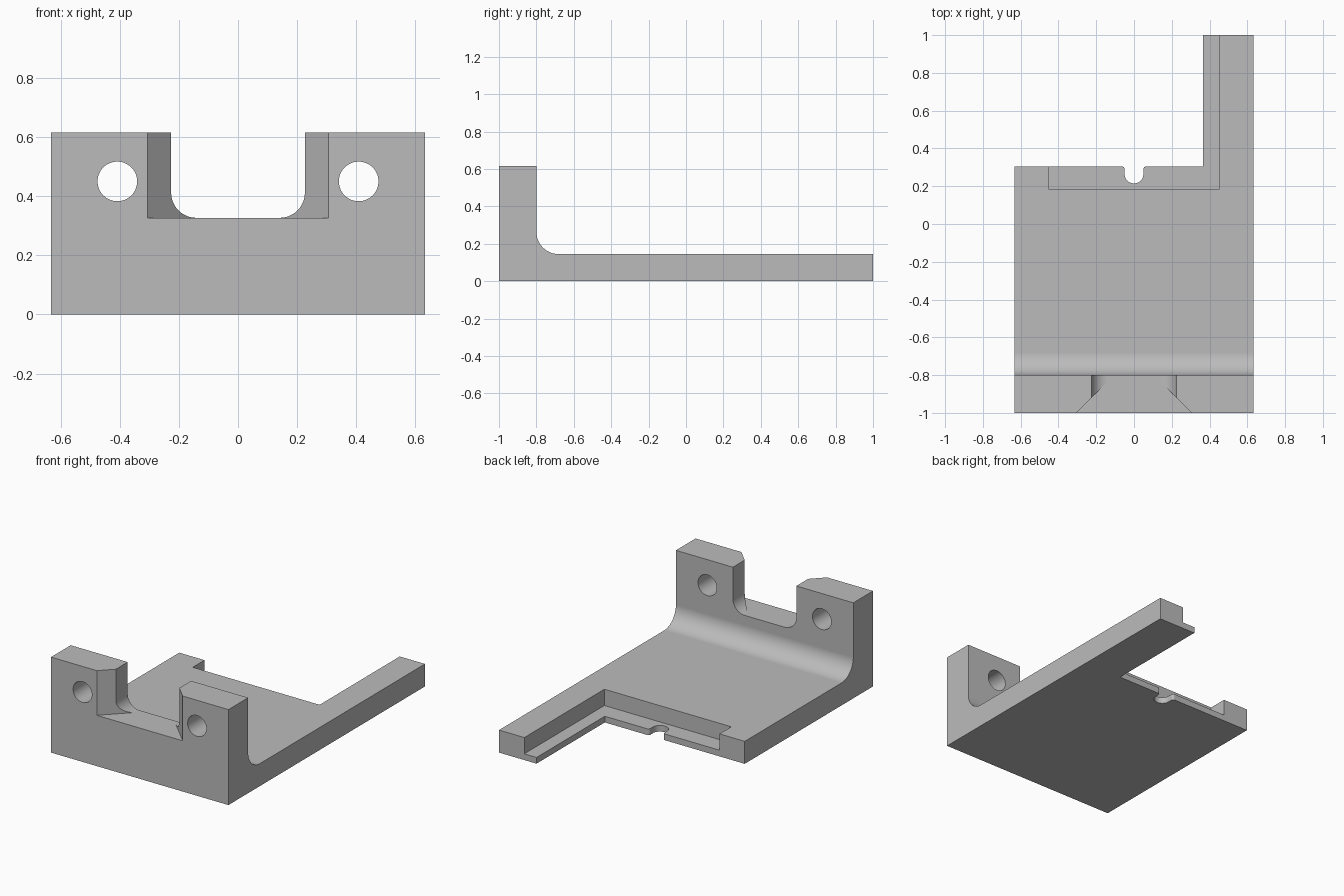
import bpy, bmesh
from math import sin, cos, radians

cube = bpy.data.objects.get("Cube")
if cube:
    bpy.data.objects.remove(cube, do_unlink=True)

HALF_W = 0.632
FLOOR = 0.145
NOTCH_Z = 0.327


def arc(cx, cy, r, a0, a1, n=24):
    """Points on an arc, angles in degrees."""
    steps = [radians(a0 + (a1 - a0) * i / n) for i in range(n + 1)]
    return [(cx + r * cos(a), cy + r * sin(a)) for a in steps]


def box(u0, u1, v0, v1):
    return [(u0, v0), (u1, v0), (u1, v1), (u0, v1)]


def prism(name, profile, axis, lo, hi):
    """Extrude a flat profile along one axis from lo to hi."""
    place = {"X": lambda u, v, w: (w, u, v),
             "Y": lambda u, v, w: (u, w, v),
             "Z": lambda u, v, w: (u, v, w)}[axis]
    bm = bmesh.new()
    ends = [[bm.verts.new(place(u, v, w)) for u, v in profile] for w in (lo, hi)]
    for ring in ends:
        bm.faces.new(ring)
    n = len(profile)
    for i in range(n):
        j = (i + 1) % n
        bm.faces.new((ends[0][i], ends[0][j], ends[1][j], ends[1][i]))
    bmesh.ops.recalc_face_normals(bm, faces=bm.faces)
    mesh = bpy.data.meshes.new(name)
    bm.to_mesh(mesh)
    bm.free()
    obj = bpy.data.objects.new(name, mesh)
    bpy.context.collection.objects.link(obj)
    return obj


# Base plate and upright wall joined by a fillet
side = [(-1, 0), (1, 0), (1, FLOOR)]
side += arc(-0.68, FLOOR + 0.12, 0.12, 270, 180)
side += [(-0.8, 0.615), (-1, 0.615)]
bracket = prism("mounting_bracket", side, "X", -HALF_W, HALF_W)

# Rounded opening in the upright wall
r = 0.085
opening = arc(-0.226 + r, NOTCH_Z + r, r, 180, 270)
opening += arc(0.226 - r, NOTCH_Z + r, r, 270, 360)
opening += [(0.226, 0.8), (-0.226, 0.8)]

# Flared front of the opening, 45 degree sides
flare = [(-0.326, -1.02), (0.326, -1.02), (0.126, -0.82), (-0.126, -0.82)]

# Small keyhole slot in the rear ledge, with rounded mouth
slot = [(0.065, 0.4)] + arc(0.065, 0.29, 0.015, 90, 180, 8)
slot += arc(0, 0.265, 0.05, 0, -180)
slot += arc(-0.065, 0.29, 0.015, 0, 90, 8) + [(-0.065, 0.4)]

cutters = [
    prism("rear_cutter", box(-0.8, 0.365, 0.305, 1.2), "Z", -0.1, 0.4),
    prism("ledge_cutter", box(-0.452, 0.452, 0.185, 1.2), "Z", 0.04, 0.4),
    prism("slot_cutter", slot, "Z", -0.1, 0.3),
    prism("opening_cutter", opening, "Y", -1.2, -0.6),
    prism("flare_cutter", flare, "Z", NOTCH_Z, 0.8),
]
# Bolt holes
for sign, label in ((1, "left"), (-1, "right")):
    circle = arc(sign * 0.408, 0.45, 0.067, 0, 360, 48)[:-1]
    cutters.append(prism(label + "_hole_cutter", circle, "Y", -1.2, -0.6))

bpy.ops.object.select_all(action="DESELECT")
bracket.select_set(True)
bpy.context.view_layer.objects.active = bracket
for cutter in cutters:
    cutter.hide_render = True
    mod = bracket.modifiers.new(cutter.name, "BOOLEAN")
    mod.operation = "DIFFERENCE"
    mod.solver = "EXACT"
    mod.object = cutter
    bpy.ops.object.modifier_apply(modifier=mod.name)
    bpy.data.objects.remove(cutter, do_unlink=True)

# Smooth curves with flat faces kept flat
bpy.ops.object.shade_smooth_by_angle(angle=radians(30))
weighted = bracket.modifiers.new("Weighted Normal", "WEIGHTED_NORMAL")
weighted.keep_sharp = True

# Single grey finish
grey = bpy.data.materials.new("plain_grey")
grey.use_nodes = True
colour = (0.5, 0.5, 0.5, 1)
grey.diffuse_color = colour
grey.node_tree.nodes["Principled BSDF"].inputs["Base Color"].default_value = colour
bracket.data.materials.clear()
bracket.data.materials.append(grey)
